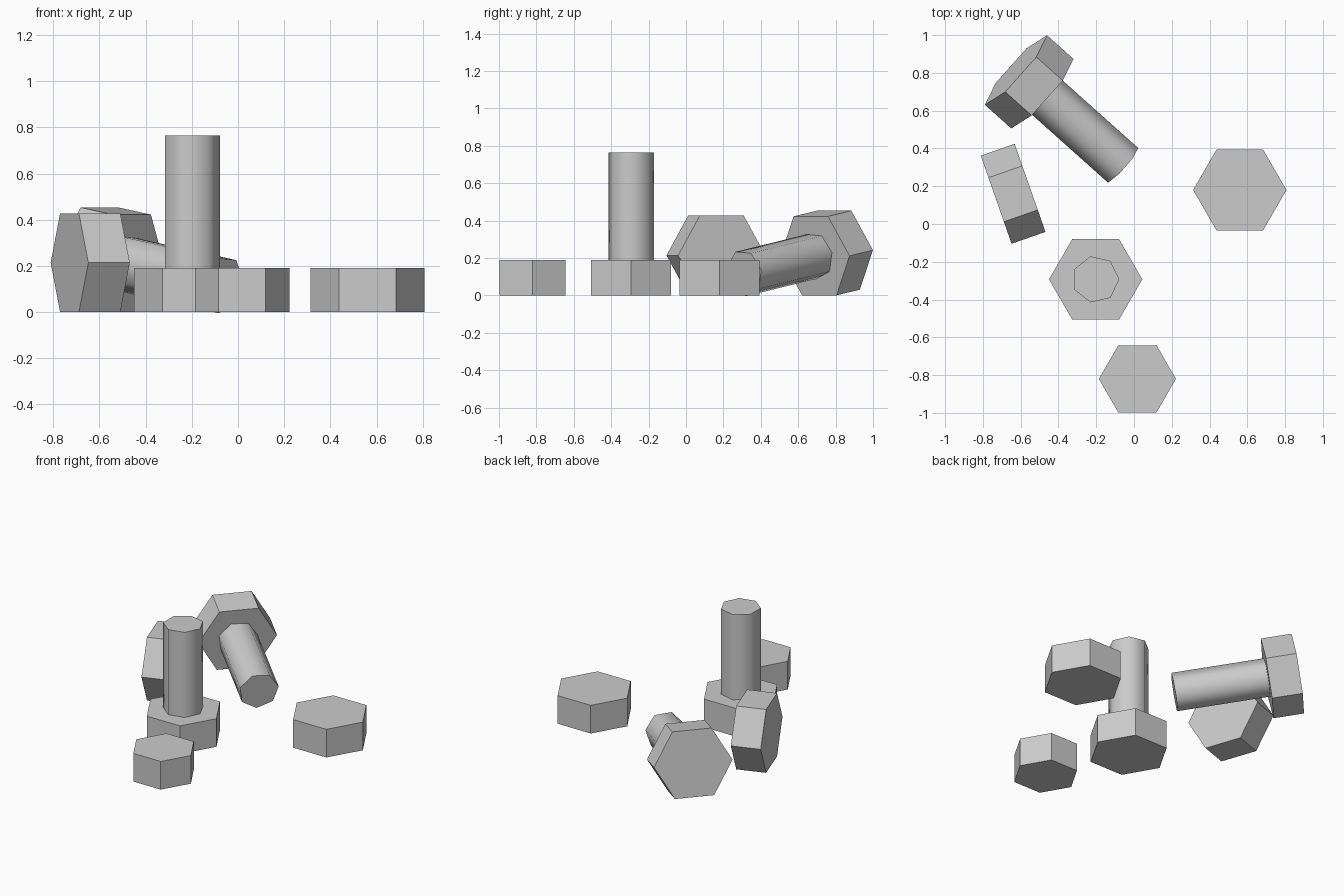
import bpy
import bmesh
from math import radians, sin, cos, pi
from mathutils import Matrix, Vector

cube = bpy.data.objects.get("Cube")
if cube:
    bpy.data.objects.remove(cube, do_unlink=True)

# Plain grey metal
metal = bpy.data.materials.new("grey_metal")
metal.use_nodes = True
GREY = (0.6, 0.6, 0.6, 1)
metal.diffuse_color = GREY
metal.node_tree.nodes["Principled BSDF"].inputs["Base Color"].default_value = GREY

HEAD_R, THICK = 0.247, 0.19
SHAFT_R, BOLT_LEN, SINK = 0.125, 0.765, 0.02
FLAT = HEAD_R * cos(pi / 6)      # half the distance across flats


def prism(name, sides, radius, z0, z1, frame):
    """Closed prism along local z, with its first corner on local +x."""
    bm = bmesh.new()
    ring = [bm.verts.new((radius * cos(2 * pi * i / sides),
                          radius * sin(2 * pi * i / sides), z0)) for i in range(sides)]
    base = bm.faces.new(ring)
    top = bmesh.ops.extrude_face_region(bm, geom=[base])["geom"]
    bmesh.ops.translate(bm, vec=(0, 0, z1 - z0),
                        verts=[g for g in top if isinstance(g, bmesh.types.BMVert)])
    bmesh.ops.recalc_face_normals(bm, faces=bm.faces)
    mesh = bpy.data.meshes.new(name)
    bm.to_mesh(mesh)
    bm.free()
    mesh.materials.append(metal)
    obj = bpy.data.objects.new(name, mesh)
    obj.matrix_world = frame
    bpy.context.collection.objects.link(obj)
    return obj


def frame_from(axis, corner, origin):
    """Frame with z along the axis and x toward a corner."""
    z, x = Vector(axis).normalized(), Vector(corner).normalized()
    rot = Matrix((x, z.cross(x), z)).transposed().to_4x4()
    return Matrix.Translation(origin) @ rot


def bolt(name, frame):
    """Hexagonal head with a seven-sided, smooth-shaded shaft."""
    prism(name + "_head", 6, HEAD_R, 0, THICK, frame)
    shaft = prism(name + "_shaft", 7, SHAFT_R, THICK - SINK, BOLT_LEN, frame)
    for face in shaft.data.polygons:
        face.use_smooth = len(face.vertices) == 4
    for edge in shaft.data.edges:
        a, b = (shaft.data.vertices[i].co.z for i in edge.vertices)
        edge.use_edge_sharp = abs(a - b) < 0.001


# Bolt standing on its head
bolt("standing_bolt", Matrix.Translation((-0.203, -0.293, 0)))

# Bolt lying down, resting on the head rim and the shaft tip
tilt, heading = radians(9.3), radians(-41.8)
ahead = Vector((cos(heading), sin(heading), 0))
side = Vector((-ahead.y, ahead.x, 0))
up = Vector((0, 0, 1))
axis = ahead * cos(tilt) - up * sin(tilt)
rise = ahead * sin(tilt) + up * cos(tilt)
corner = side * cos(pi / 3) + rise * sin(pi / 3)
back_z = FLAT * cos(tilt) + THICK * sin(tilt)
bolt("lying_bolt", frame_from(axis, corner, (-0.625, 0.815, back_z)))

# Hexagonal blocks lying flat
prism("large_block", 6, HEAD_R, 0, THICK, Matrix.Translation((0.56, 0.18, 0)))
prism("small_block", 6, 0.204, 0, THICK, Matrix.Translation((0.018, -0.82, 0)))

# Hexagonal block standing on one side
turn = radians(19.3)
prism("upright_block", 6, HEAD_R, -THICK / 2, THICK / 2,
      frame_from((cos(turn), sin(turn), 0), (-sin(turn), cos(turn), 0),
                 (-0.64, 0.16, FLAT)))
